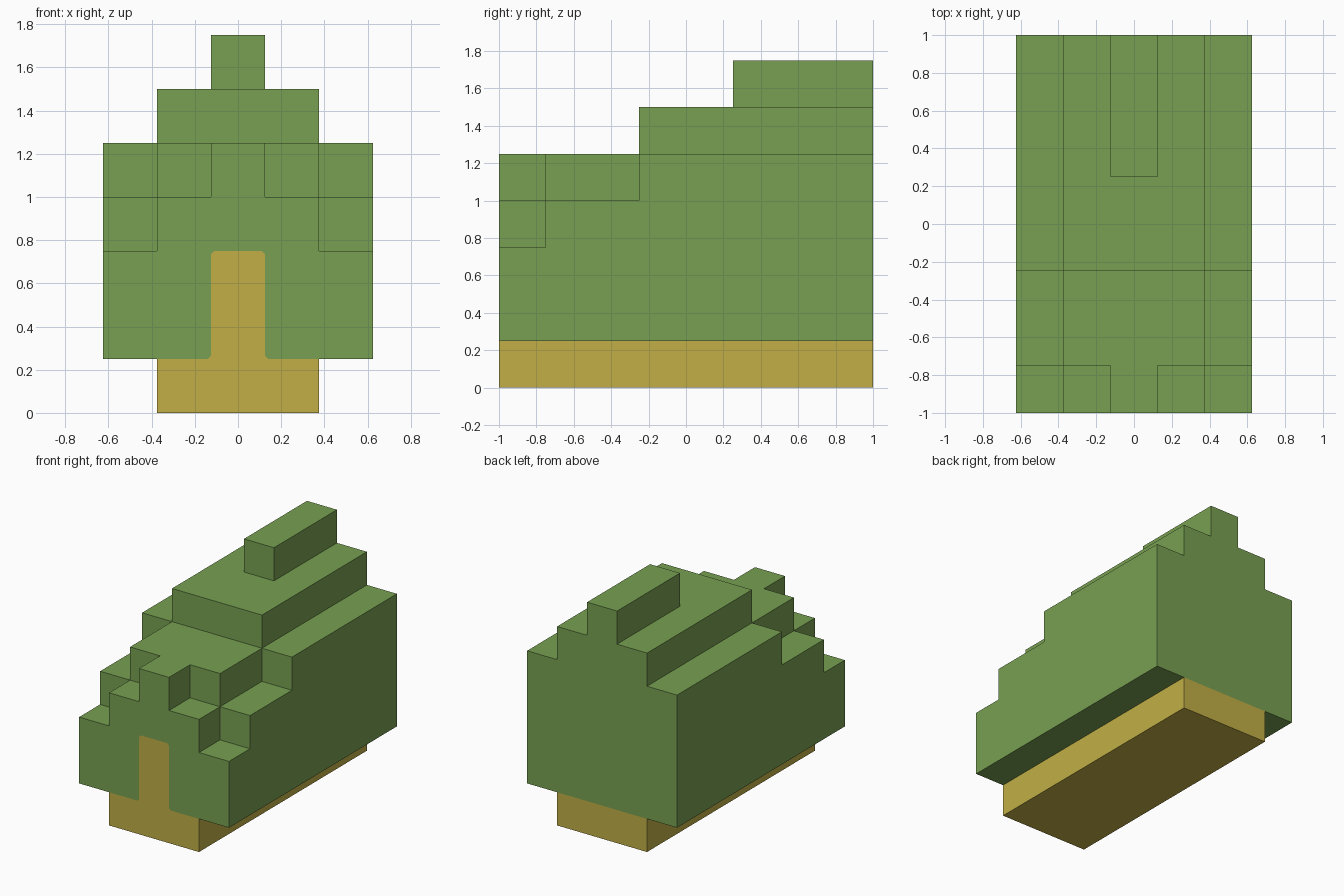
import bpy, bmesh
from mathutils import Vector

cube = bpy.data.objects.get("Cube")
if cube:
    bpy.data.objects.remove(cube, do_unlink=True)

U = 0.25  # size of one building block


def make_material(name, rgb):
    mat = bpy.data.materials.new(name)
    mat.use_nodes = True
    mat.diffuse_color = (*rgb, 1)
    mat.node_tree.nodes["Principled BSDF"].inputs["Base Color"].default_value = (*rgb, 1)
    return mat


green = make_material("leaf green", (0.188, 0.352, 0.084))
yellow = make_material("mustard yellow", (0.539, 0.429, 0.061))


def add_object(name, bm, mats):
    mesh = bpy.data.meshes.new(name)
    bm.to_mesh(mesh)
    bm.free()
    for m in mats:
        mesh.materials.append(m)
    obj = bpy.data.objects.new(name, mesh)
    bpy.context.collection.objects.link(obj)
    return obj


def top_level(i, j):
    """Block height of the stepped roof: i = column from centre, j = row from front."""
    if not (-2 <= i <= 2 and 0 <= j <= 7):
        return 0
    centre, middle, outer = ((5, 4, 3) if j < 1 else (5, 5, 4) if j < 3
                             else (6, 6, 5) if j < 5 else (7, 6, 5))
    return (centre, middle, outer)[abs(i)]


def filled(i, j, k):
    return 1 <= k < top_level(i, j)


# Stepped body: one closed shell made of the exposed block sides
bm = bmesh.new()
AXES = [Vector((1, 0, 0)), Vector((0, 1, 0)), Vector((0, 0, 1))]
for i in range(-2, 3):
    for j in range(8):
        for k in range(1, top_level(i, j)):
            centre = Vector((i * U, -1 + (j + 0.5) * U, (k + 0.5) * U))
            for a in range(3):
                for s in (-1, 1):
                    n = AXES[a] * s
                    if filled(i + int(n.x), j + int(n.y), k + int(n.z)):
                        continue
                    u, v = AXES[(a + 1) % 3], AXES[(a + 2) % 3] * s
                    corners = [centre + (n + u * p + v * q) * U / 2
                               for p, q in ((-1, -1), (1, -1), (1, 1), (-1, 1))]
                    face = bm.faces.new([bm.verts.new(c) for c in corners])
                    # Doorway on the front wall
                    face.material_index = int(j == 0 and n.y < 0 and i == 0 and k < 3)
bmesh.ops.remove_doubles(bm, verts=bm.verts, dist=0.001)
bmesh.ops.dissolve_limit(bm, angle_limit=0.01, verts=bm.verts, edges=bm.edges,
                         delimit={'MATERIAL'})

# Soften the doorway corners
door_corners = [v for v in bm.verts if v.co.y < -0.99 and abs(abs(v.co.x) - 0.125) < 0.01
                and v.co.z < 0.76]
bmesh.ops.bevel(bm, geom=door_corners, offset=0.015, offset_type='OFFSET', segments=1,
                profile=0.5, affect='VERTICES', material=-1)
for f in bm.faces:
    f.material_index = int(all(v.co.y < -0.99 and abs(v.co.x) < 0.16 and v.co.z < 0.76
                               for v in f.verts))
add_object("stepped_body", bm, [green, yellow])

# Narrow base below the body
bm = bmesh.new()
bmesh.ops.create_cube(bm, size=1)
bmesh.ops.scale(bm, vec=(0.75, 2, 0.25), verts=bm.verts)
bmesh.ops.translate(bm, vec=(0, 0, 0.125), verts=bm.verts)
add_object("base", bm, [yellow])
